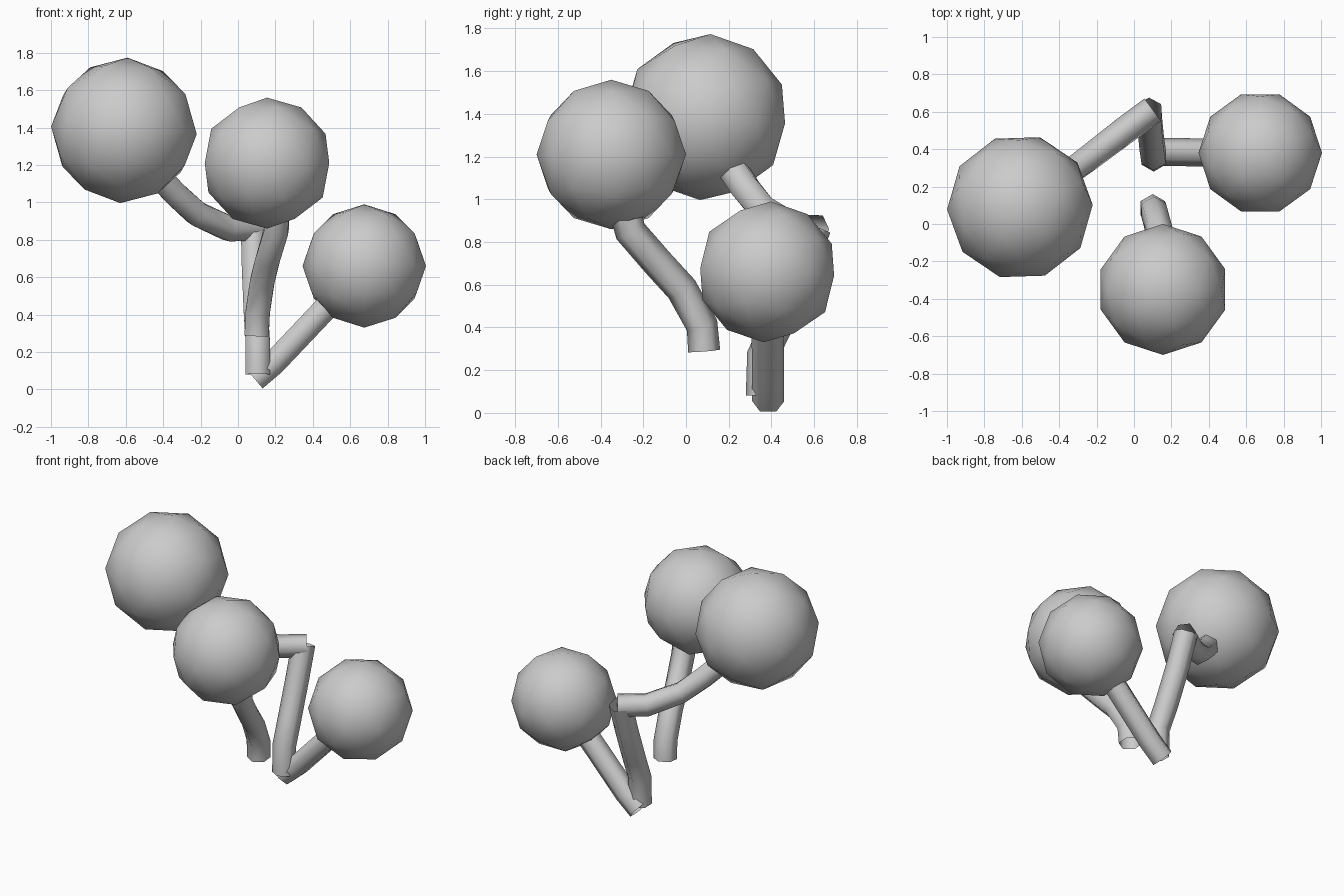
import bpy
import bmesh
from math import radians, sin, cos, pi
from mathutils import Vector, Euler

cube = bpy.data.objects.get("Cube")
if cube:
    bpy.data.objects.remove(cube, do_unlink=True)

# One plain grey material
grey = bpy.data.materials.new("plain_grey")
grey.use_nodes = True
colour = (0.6, 0.6, 0.6, 1)
grey.diffuse_color = colour
grey.node_tree.nodes["Principled BSDF"].inputs["Base Color"].default_value = colour


def add_object(name, bm):
    """Turn a bmesh into a smooth-shaded grey object."""
    for face in bm.faces:
        face.smooth = True
    mesh = bpy.data.meshes.new(name)
    bm.to_mesh(mesh)
    bm.free()
    mesh.materials.append(grey)
    obj = bpy.data.objects.new(name, mesh)
    bpy.context.collection.objects.link(obj)
    return obj


def foliage(name, centre, radius, tilt):
    bm = bmesh.new()
    bmesh.ops.create_icosphere(bm, subdivisions=2, radius=radius)
    obj = add_object(name, bm)
    obj.location = centre
    obj.rotation_euler = Euler([radians(a) for a in tilt])


def branch(name, path, radius=0.075, sides=6):
    """Open tube swept along a path, one corner facing the back."""
    points = [Vector(p) for p in path]
    bm = bmesh.new()
    rings = []
    for i, point in enumerate(points):
        before = points[max(i - 1, 0)]
        after = points[min(i + 1, len(points) - 1)]
        tangent = (after - before).normalized()
        back = Vector((0, 1, 0))
        u = (back - tangent * tangent.dot(back)).normalized()
        v = tangent.cross(u)
        rings.append([bm.verts.new(point + radius * (u * cos(a) + v * sin(a)))
                      for a in (2 * pi * k / sides for k in range(sides))])
    for low, high in zip(rings, rings[1:]):
        for k in range(sides):
            n = (k + 1) % sides
            bm.faces.new((low[k], low[n], high[n], high[k]))
    add_object(name, bm)


# Foliage balls
foliage("large_foliage", (-0.61, 0.09, 1.385), 0.39, (3, 3.5, 92))
foliage("front_foliage", (0.155, -0.35, 1.21), 0.35, (0, 0, 0))
foliage("left_foliage", (0.675, 0.38, 0.66), 0.33, (0, 3, 90))

# Trunk and branches
branch("trunk", [(0.105, 0.355, 0.08), (0.105, 0.36, 0.27), (0.095, 0.43, 0.42),
                 (0.085, 0.53, 0.66), (0.08, 0.605, 0.87)])
branch("large_branch", [(0.1, 0.61, 0.86), (-0.05, 0.5, 0.86),
                        (-0.22, 0.37, 0.94), (-0.34, 0.28, 1.05),
                        (-0.45, 0.2, 1.17)])
branch("front_branch", [(0.1, 0.085, 0.29), (0.105, 0.075, 0.41),
                        (0.13, -0.02, 0.58), (0.16, -0.13, 0.7),
                        (0.205, -0.26, 0.85), (0.21, -0.3, 1.0)])
branch("left_branch", [(0.09, 0.385, 0.055), (0.19, 0.385, 0.14),
                       (0.55, 0.38, 0.52)])
